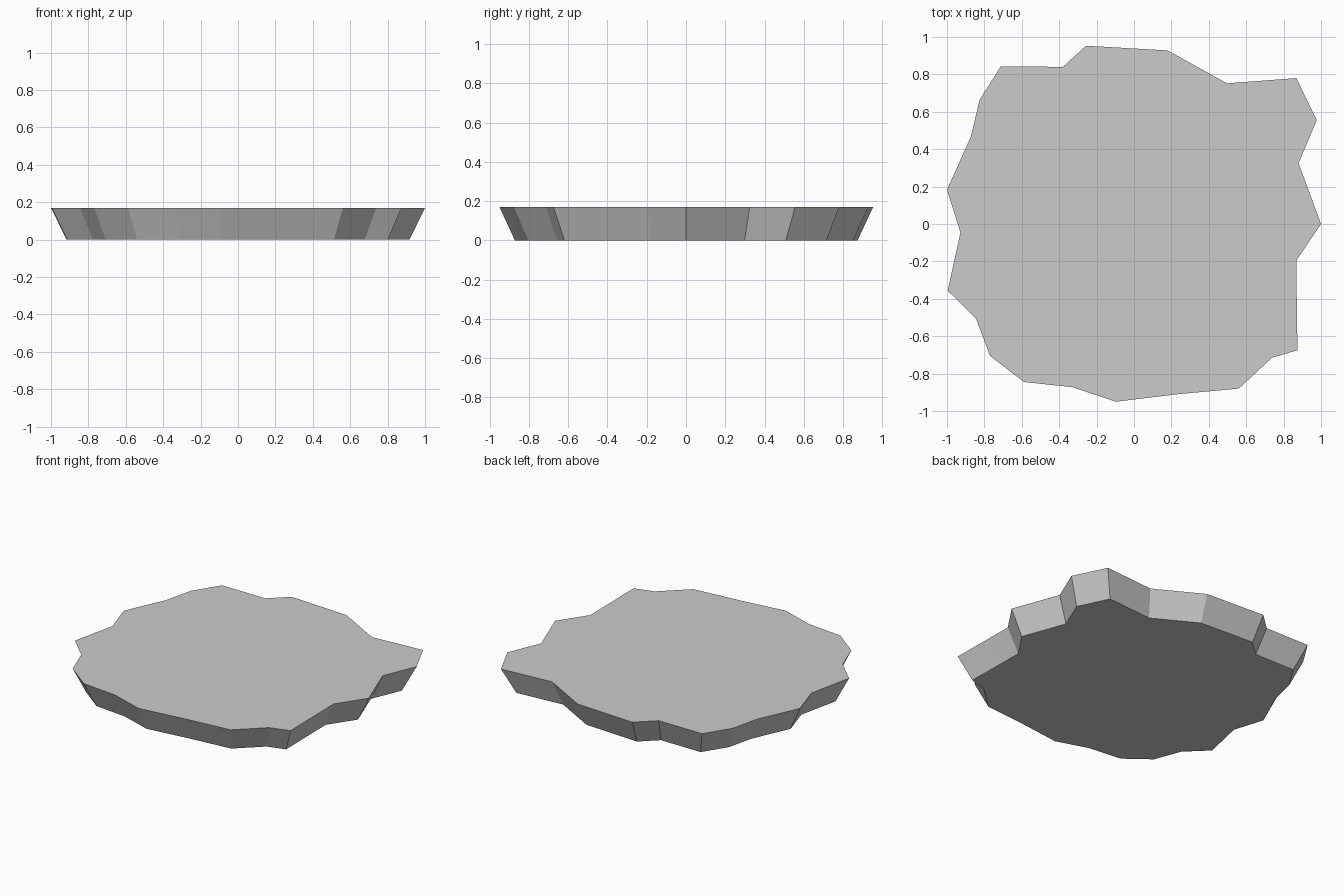
import bpy, bmesh

if "Cube" in bpy.data.objects:
    bpy.data.objects.remove(bpy.data.objects["Cube"])

HEIGHT = 0.17
BASE_SCALE = 0.917   # underside is a smaller copy of the top outline

# Irregular rocky outline of the top, counter-clockwise
outline = [
    (1.0, 0.0), (0.88, 0.325), (0.977, 0.555), (0.868, 0.78), (0.497, 0.752),
    (0.18, 0.928), (-0.257, 0.953), (-0.38, 0.84), (-0.712, 0.843),
    (-0.825, 0.665), (-0.872, 0.467), (-1.0, 0.183), (-0.928, -0.045),
    (-0.996, -0.357), (-0.845, -0.505), (-0.77, -0.705), (-0.588, -0.845),
    (-0.332, -0.872), (-0.096, -0.95), (0.235, -0.91), (0.56, -0.88),
    (0.738, -0.715), (0.874, -0.675), (0.87, -0.38), (0.868, -0.195),
]

# Tapered slab: top and bottom caps joined by sloping sides
bm = bmesh.new()
top = [bm.verts.new((x, y, HEIGHT)) for x, y in outline]
base = [bm.verts.new((x * BASE_SCALE, y * BASE_SCALE, 0)) for x, y in outline]
bm.faces.new(top)
bm.faces.new(base[::-1])
n = len(outline)
for i in range(n):
    j = (i + 1) % n
    bm.faces.new((base[i], base[j], top[j], top[i]))
bmesh.ops.recalc_face_normals(bm, faces=bm.faces)

mesh = bpy.data.meshes.new("rock_slab")
bm.to_mesh(mesh)
bm.free()
slab = bpy.data.objects.new("rock_slab", mesh)
bpy.context.collection.objects.link(slab)
